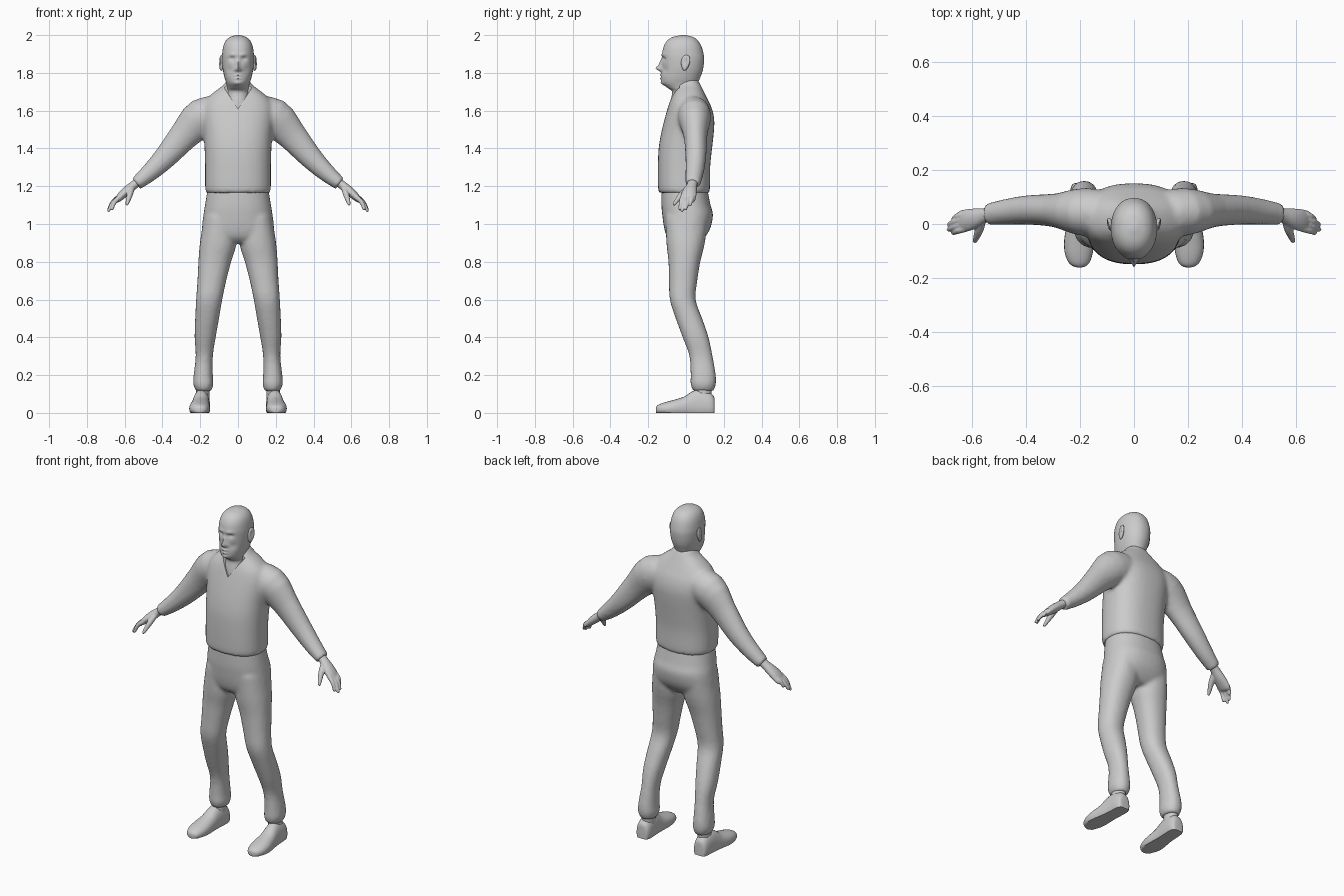
import bpy, bmesh, math
from mathutils import Vector

if "Cube" in bpy.data.objects:
    bpy.data.objects.remove(bpy.data.objects["Cube"])

grey = bpy.data.materials.new("plain grey")
grey.diffuse_color = (0.6, 0.6, 0.6, 1)
grey.use_nodes = True
grey.node_tree.nodes["Principled BSDF"].inputs["Base Color"].default_value = grey.diffuse_color


def catmull(rows, sub):
    """Smoothly interpolate rows of numbers."""
    if sub == 1:
        return rows
    out = []
    for i in range(len(rows) - 1):
        p0, p1 = rows[max(i - 1, 0)], rows[i]
        p2, p3 = rows[i + 1], rows[min(i + 2, len(rows) - 1)]
        for k in range(sub):
            t = k / sub
            out.append([0.5 * (2 * b + (c - a) * t + (2 * a - 5 * b + 4 * c - d) * t * t
                               + (3 * b - a - 3 * c + d) * t ** 3)
                        for a, b, c, d in zip(p0, p1, p2, p3)])
    return out + [rows[-1]]


def loft(bm, rows, n=24, sub=3, ref=(0, 1, 0), flat=None, power=2.0):
    """Skin rings (x, y, z, half width across, half width along ref)."""
    rows = catmull([list(r) for r in rows], sub)
    cs = [Vector(r[:3]) for r in rows]
    ref, rings = Vector(ref), []
    for i, r in enumerate(rows):
        t = Vector(flat) if flat else (cs[min(i + 1, len(cs) - 1)] - cs[max(i - 1, 0)]).normalized()
        b = (ref - t * ref.dot(t)).normalized()
        a = b.cross(t)
        ring = []
        for k in range(n):
            u = 2 * math.pi * k / n
            c, s = math.cos(u), math.sin(u)
            c = math.copysign(abs(c) ** (2 / power), c)
            s = math.copysign(abs(s) ** (2 / power), s)
            ring.append(bm.verts.new(cs[i] + a * c * r[3] + b * s * r[4]))
        rings.append(ring)
    faces = [bm.faces.new(rings[0][::-1]), bm.faces.new(rings[-1])]
    for p, q in zip(rings, rings[1:]):
        for k in range(n):
            faces.append(bm.faces.new((p[k], p[(k + 1) % n], q[(k + 1) % n], q[k])))
    bmesh.ops.recalc_face_normals(bm, faces=faces)


def upright(rows, x=0.0):
    """(z, half width, front y, back y) to ring rows."""
    return [(x, (f + b) / 2, z, w, (b - f) / 2) for z, w, f, b in rows]


def flip(rows, s):
    return [(s * r[0], *r[1:]) for r in rows]


def finish(name, bm, angle=50):
    me = bpy.data.meshes.new(name)
    bm.to_mesh(me)
    bm.free()
    ob = bpy.data.objects.new(name, me)
    bpy.context.collection.objects.link(ob)
    me.materials.append(grey)
    activate(ob)
    bpy.ops.object.shade_smooth_by_angle(angle=math.radians(angle))
    return ob


def activate(ob):
    bpy.ops.object.select_all(action='DESELECT')
    ob.select_set(True)
    bpy.context.view_layer.objects.active = ob


def modify(ob, kind, **settings):
    m = ob.modifiers.new(kind, kind)
    for k, v in settings.items():
        setattr(m, k, v)
    activate(ob)
    bpy.ops.object.modifier_apply(modifier=m.name)


def blend(ob, voxel, rounds):
    """Melt overlapping lofts into one soft garment."""
    modify(ob, 'REMESH', mode='VOXEL', voxel_size=voxel)
    modify(ob, 'SMOOTH', factor=0.5, iterations=rounds)
    activate(ob)
    bpy.ops.object.shade_smooth_by_angle(angle=math.radians(50))


# Sweater: torso and both sleeves
bm = bmesh.new()
loft(bm, upright([(1.165, .168, -.142, .122), (1.19, .174, -.148, .127), (1.3, .174, -.149, .128),
                  (1.4, .177, -.145, .138), (1.48, .182, -.132, .147), (1.55, .19, -.115, .15),
                  (1.61, .19, -.098, .138), (1.66, .168, -.082, .115), (1.70, .125, -.064, .095),
                  (1.735, .078, -.05, .078), (1.765, .056, -.03, .062)]),
     n=36, flat=(0, 0, 1), power=2.4)
sleeve = [(.08, .035, 1.59, .085, .085), (.19, .045, 1.563, .103, .088), (.285, .05, 1.468, .08, .063),
          (.385, .052, 1.353, .062, .055), (.47, .045, 1.27, .048, .048), (.54, .036, 1.213, .036, .04)]
for s in (1, -1):
    loft(bm, flip(sleeve, s))
sweater = finish("sweater", bm)
blend(sweater, .011, 5)

# V neck opening
bm = bmesh.new()
tri = [(-.085, 1.74), (0, 1.61), (.085, 1.74)]
front = [bm.verts.new((x, -.3, z)) for x, z in tri]
back = [bm.verts.new((x, -.035, z)) for x, z in tri]
bm.faces.new(front)
bm.faces.new(back[::-1])
for i in range(3):
    j = (i + 1) % 3
    bm.faces.new((front[i], back[i], back[j], front[j]))
bmesh.ops.recalc_face_normals(bm, faces=bm.faces)
cutter = finish("neck_cutter", bm)
cutter.hide_render = True
modify(sweater, 'BOOLEAN', object=cutter, operation='DIFFERENCE', solver='EXACT')
bpy.data.objects.remove(cutter)
activate(sweater)
bpy.ops.object.shade_smooth_by_angle(angle=math.radians(50))

# Trousers: hips and both legs
bm = bmesh.new()
loft(bm, upright([(1.19, .16, -.13, .112), (1.1, .175, -.13, .13), (1.05, .183, -.126, .143),
                  (.98, .191, -.116, .13), (.93, .188, -.1, .1), (.9, .13, -.07, .07)]),
     n=36, flat=(0, 0, 1), power=2.3)
# height, inner x, outer x, front y, back y
legs = [(1.04, .015, .18, -.11, .12), (.9, .008, .202, -.104, .1), (.8, .036, .21, -.093, .076),
        (.7, .062, .215, -.09, .06), (.6, .083, .222, -.086, .051), (.5, .1, .227, -.055, .086),
        (.4, .118, .23, -.018, .12), (.3, .133, .224, .018, .141), (.2, .133, .235, .024, .158),
        (.15, .13, .237, .024, .158), (.115, .142, .222, .038, .146)]
for s in (1, -1):
    loft(bm, [(s * (a + b) / 2, (f + k) / 2, z, (b - a) / 2, (k - f) / 2) for z, a, b, f, k in legs],
         flat=(0, 0, 1), power=2.2)
blend(finish("trousers", bm), .011, 4)

# Head and neck, then pushed into facial features
bm = bmesh.new()
loft(bm, upright([(1.6, .07, -.088, .06), (1.65, .065, -.082, .062), (1.70, .058, -.074, .064),
                  (1.722, .057, -.1, .062), (1.745, .062, -.126, .064), (1.77, .07, -.131, .073),
                  (1.8, .077, -.13, .085), (1.83, .082, -.128, .092), (1.87, .085, -.127, .096),
                  (1.9, .084, -.127, .093), (1.94, .078, -.118, .082), (1.97, .065, -.1, .064),
                  (1.99, .042, -.07, .038), (2.0, .01, -.025, -.005)]),
     n=64, sub=5, flat=(0, 0, 1), power=2.15)
features = [(0, 1.824, .011, .014, -.03), (0, 1.85, .009, .02, -.014),       # nose
            (.014, 1.816, .006, .007, -.010), (.031, 1.874, .014, .010, .013),  # nostril, socket
            (.03, 1.872, .008, .005, -.005), (.028, 1.897, .018, .007, -.006),  # eyelid, brow
            (0, 1.788, .017, .005, -.008), (0, 1.779, .02, .003, .004),         # upper lip, mouth
            (0, 1.771, .015, .005, -.007), (0, 1.745, .02, .010, -.007),        # lower lip, chin
            (.045, 1.815, .016, .02, .006)]                                     # cheek
for v in bm.verts:
    x, z = abs(v.co.x), v.co.z
    if v.co.y < -.04 and z > 1.71:
        v.co.y += sum(d * math.exp(-((x - cx) / sx) ** 2 - ((z - cz) / sz) ** 2)
                      for cx, cz, sx, sz, d in features)
finish("head", bm, 70)

for s, side in ((1, "left"), (-1, "right")):
    # Ear: flattened shell with a hollow
    bm = bmesh.new()
    bmesh.ops.create_uvsphere(bm, u_segments=20, v_segments=14, radius=1)
    for v in bm.verts:
        x, y, z = v.co
        if x > 0:
            x -= .7 * math.exp(-(y * y + (z - .15) ** 2) / .25)
        y *= 1 + .25 * z
        v.co = (s * (.088 + .013 * x + .005 * y), -.003 + .023 * y + .005 * z, 1.853 + .042 * z)
    bmesh.ops.recalc_face_normals(bm, faces=bm.faces)
    finish(side + "_ear", bm, 70)

    # Hand: palm, four fingers and thumb
    bm = bmesh.new()
    loft(bm, flip([(.515, .038, 1.235, .024, .028), (.55, .032, 1.207, .023, .027),
                   (.585, .022, 1.178, .025, .036), (.615, .014, 1.152, .022, .041),
                   (.64, .01, 1.127, .015, .039), (.648, .008, 1.118, .006, .03)], s), n=20)
    for y0, tip in ((-.018, (.668, -.033, 1.078)), (.002, (.685, -.021, 1.07)),
                    (.021, (.684, -.002, 1.08)), (.038, (.667, .02, 1.098))):
        base = Vector((.622, y0, 1.145))
        tip = Vector(tip)
        mid = (base + tip) / 2 + Vector((.007, 0, .007))
        end = tip + (tip - mid) * .08
        loft(bm, flip([(*base, .014, .012), (*mid, .012, .0115), (*tip, .008, .008),
                       (*end, .003, .003)], s), n=12)
    loft(bm, flip([(.562, .012, 1.19, .016, .016), (.572, -.022, 1.157, .016, .016),
                   (.582, -.048, 1.125, .012, .012), (.588, -.064, 1.104, .008, .008),
                   (.589, -.068, 1.1, .003, .003)], s), n=12, ref=(1, 0, 0))
    blend(finish(side + "_hand", bm), .004, 2)

    # Shoe: lofted from heel to toe with a flat sole
    bm = bmesh.new()
    # back to front: y, centre x, half width, top height
    shoe = [(.152, .192, .02, .07), (.146, .192, .036, .09), (.12, .192, .044, .112),
            (.07, .194, .045, .124), (.03, .197, .046, .112), (-.01, .2, .05, .086),
            (-.06, .203, .055, .07), (-.105, .204, .052, .058), (-.14, .203, .04, .046),
            (-.155, .202, .025, .036), (-.16, .202, .01, .026)]
    loft(bm, [(s * x, y, .01 + h * .2, w, h * .8 - .01) for y, x, w, h in shoe],
         ref=(0, 0, 1), flat=(0, -1, 0), power=2.2)
    for v in bm.verts:
        v.co.z = max(v.co.z, 0)
    finish(side + "_shoe", bm, 45)

    # Ankle inside the trouser cuff
    bm = bmesh.new()
    loft(bm, upright([(.06, .034, .045, .13), (.1, .036, .045, .135), (.16, .036, .045, .135)], s * .187),
         flat=(0, 0, 1))
    finish(side + "_ankle", bm)
